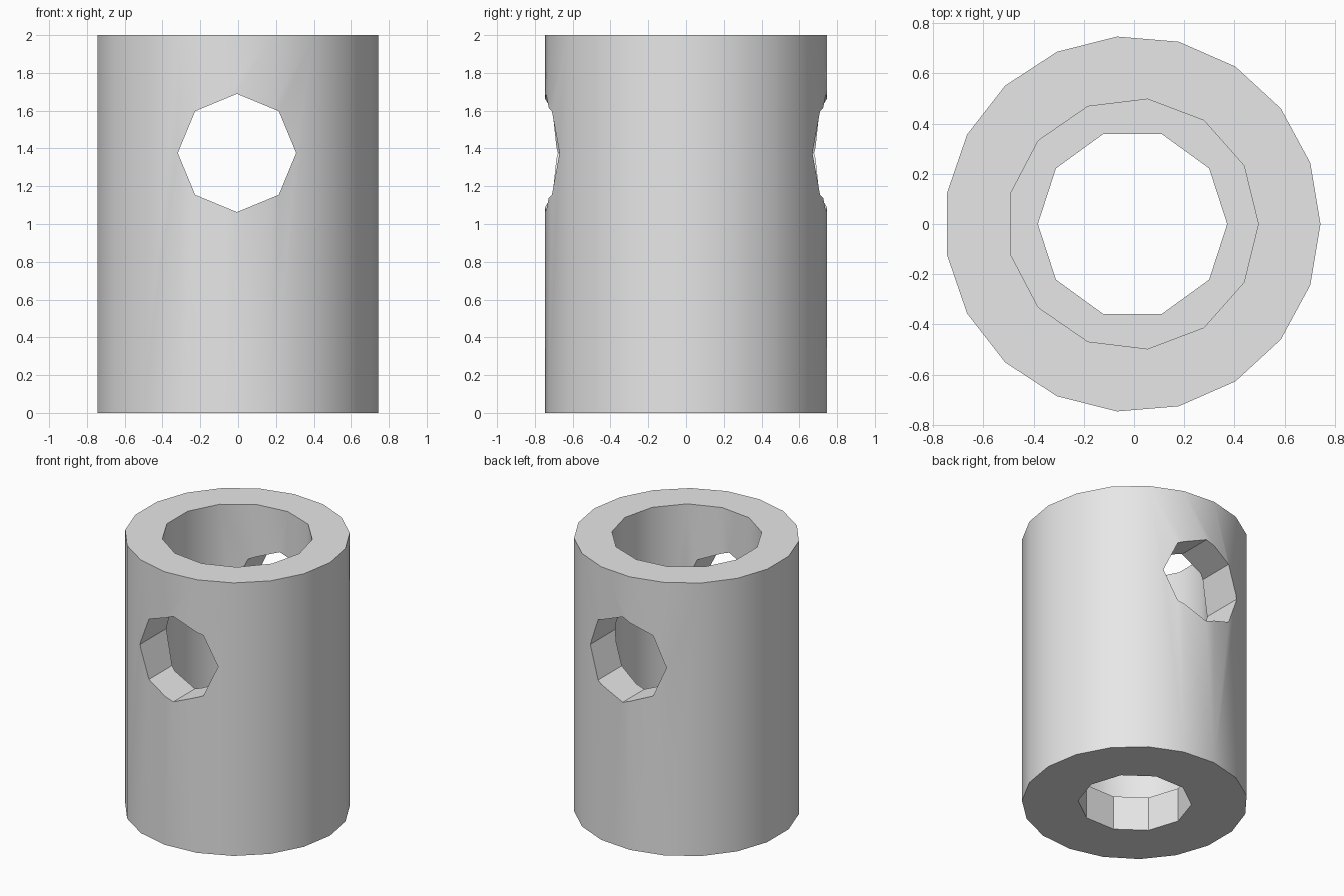
import bpy, bmesh
from math import cos, sin, tau, radians
from mathutils import Matrix, Vector

if "Cube" in bpy.data.objects:
    bpy.data.objects.remove(bpy.data.objects["Cube"], do_unlink=True)

AXIS_X = -0.006  # offset that centres the odd-sided outline

grey = bpy.data.materials.new("light_grey")
grey.use_nodes = True
grey.diffuse_color = (0.8, 0.8, 0.8, 1)
grey.node_tree.nodes["Principled BSDF"].inputs["Base Color"].default_value = (0.8, 0.8, 0.8, 1)


def prism(name, sides, radius, low, high, matrix=Matrix()):
    """Regular prism along local z with its first corner on local +x."""
    bm = bmesh.new()
    ring = [bm.verts.new((radius * cos(tau * i / sides), radius * sin(tau * i / sides), low))
            for i in range(sides)]
    base = bm.faces.new(ring)
    top = bmesh.ops.extrude_face_region(bm, geom=[base])["geom"]
    bmesh.ops.translate(bm, vec=(0, 0, high - low),
                        verts=[v for v in top if isinstance(v, bmesh.types.BMVert)])
    bmesh.ops.recalc_face_normals(bm, faces=bm.faces)
    bm.transform(Matrix.Translation(Vector((AXIS_X, 0, 0))) @ matrix)
    mesh = bpy.data.meshes.new(name)
    bm.to_mesh(mesh)
    bm.free()
    mesh.materials.append(grey)
    obj = bpy.data.objects.new(name, mesh)
    bpy.context.collection.objects.link(obj)
    return obj


# Outer sleeve
sleeve = prism("sleeve", 19, 0.749, 0, 2)

# Wide bore from the top, narrow hole in the floor, cross hole through front and back
across = Matrix.Translation((0, 0, 1.376)) @ Matrix.Rotation(radians(90), 4, "X")
cutters = [
    prism("wide_bore_cutter", 13, 0.501, 0.25, 2.5),
    prism("floor_hole_cutter", 10, 0.377, -0.5, 1),
    prism("cross_hole_cutter", 8, 0.313, -1.5, 1.5, across),
]

bpy.ops.object.select_all(action="DESELECT")
bpy.context.view_layer.objects.active = sleeve
sleeve.select_set(True)
for cutter in cutters:
    cut = sleeve.modifiers.new(cutter.name, "BOOLEAN")
    cut.operation = "DIFFERENCE"
    cut.solver = "EXACT"
    cut.object = cutter
    cutter.hide_render = True
    bpy.ops.object.modifier_apply(modifier=cut.name)
    bpy.data.objects.remove(cutter, do_unlink=True)

# Smooth round walls, crisp rims and hole facets
bpy.ops.object.shade_smooth_by_angle(angle=radians(30))
